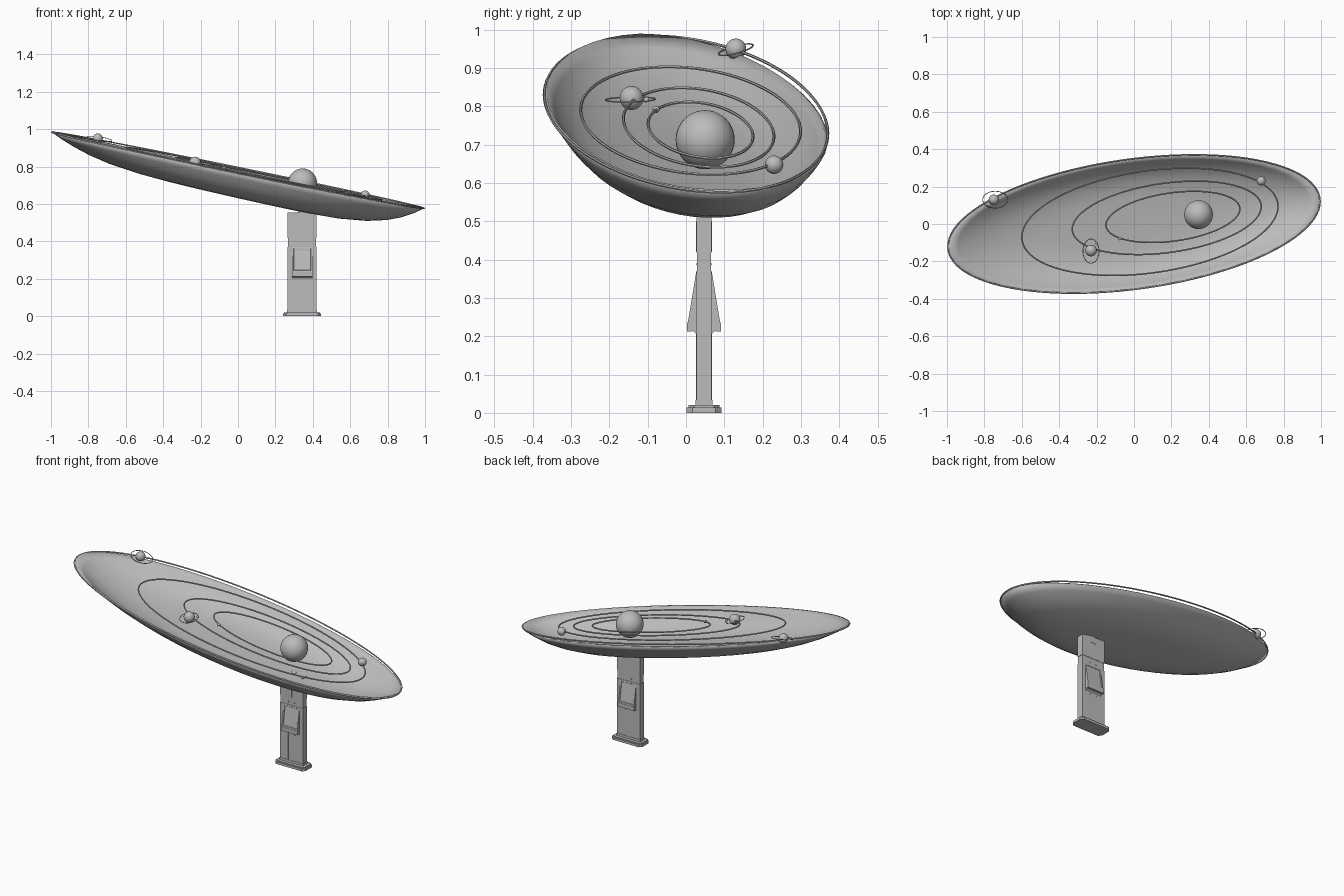
import bpy, bmesh, math
from mathutils import Vector

old = bpy.data.objects.get("Cube")
if old:
    bpy.data.objects.remove(old, do_unlink=True)

grey = bpy.data.materials.new("plain grey")
grey.use_nodes = True
grey.diffuse_color = (0.5, 0.5, 0.5, 1)
grey.node_tree.nodes["Principled BSDF"].inputs["Base Color"].default_value = (0.5, 0.5, 0.5, 1)


def finish(bm, name, smooth=False):
    bmesh.ops.recalc_face_normals(bm, faces=bm.faces)
    mesh = bpy.data.meshes.new(name)
    bm.to_mesh(mesh)
    bm.free()
    mesh.materials.append(grey)
    obj = bpy.data.objects.new(name, mesh)
    bpy.context.collection.objects.link(obj)
    if smooth:
        bpy.ops.object.select_all(action="DESELECT")
        obj.select_set(True)
        bpy.context.view_layer.objects.active = obj
        bpy.ops.object.shade_smooth_by_angle(angle=math.radians(40))
    return obj


def plane_z(x, y):
    """Height of the tilted orbital plane."""
    return 0.78 - 0.21 * x + 0.046 * y


def box(name, x0, x1, y0, y1, z0, z1, bevel=0):
    bm = bmesh.new()
    bmesh.ops.create_cube(bm, size=1)
    for v in bm.verts:
        v.co = Vector((x0 + (v.co.x + 0.5) * (x1 - x0),
                       y0 + (v.co.y + 0.5) * (y1 - y0),
                       z0 + (v.co.z + 0.5) * (z1 - z0)))
    if bevel:
        upright = [e for e in bm.edges if abs(e.verts[0].co.z - e.verts[1].co.z) > 1e-5]
        bmesh.ops.bevel(bm, geom=upright, offset=bevel, segments=1, affect="EDGES")
    return finish(bm, name)


def ball(name, x, y, radius, z=None):
    bm = bmesh.new()
    bmesh.ops.create_uvsphere(bm, u_segments=32, v_segments=20, radius=radius)
    bmesh.ops.translate(bm, vec=(x, y, plane_z(x, y) if z is None else z), verts=bm.verts)
    return finish(bm, name, True)


def loop_tube(name, point, radius, steps=96, sides=6):
    """Closed tube swept along point(angle)."""
    bm = bmesh.new()
    rings = []
    for i in range(steps):
        t = math.tau * i / steps
        c = point(t)
        along = (point(t + 0.01) - point(t - 0.01)).normalized()
        side = along.cross(Vector((0, 0, 1))).normalized()
        up = side.cross(along)
        rings.append([bm.verts.new(c + radius * (math.cos(a) * side + math.sin(a) * up))
                      for a in (math.tau * k / sides for k in range(sides))])
    for i in range(steps):
        a, b = rings[i], rings[(i + 1) % steps]
        for k in range(sides):
            n = (k + 1) % sides
            bm.faces.new((a[k], a[n], b[n], b[k]))
    return finish(bm, name, True)


def orbit(name, cx, cy, half_x, skew, half_y, radius=0.004):
    def point(t):
        x = cx + half_x * math.cos(t)
        y = cy + skew * math.cos(t) + half_y * math.sin(t)
        return Vector((x, y, plane_z(x, y)))
    return loop_tube(name, point, radius)


# Elliptical dish: thin concave shell
def dish_point(r, t):
    x = 0.995 * r * math.cos(t)
    y = 0.12 * r * math.cos(t) + 0.35 * r * math.sin(t)
    depth = 0.145 * (1 - r ** 4.5) * (1 + 0.15 * x)
    sag = 0.018 * max(0, math.sin(t)) * r ** 4
    return Vector((x, y, plane_z(x, y) - depth - sag))


bm = bmesh.new()
segments = 48
levels = (0.2, 0.4, 0.55, 0.7, 0.8, 0.88, 0.95, 1.0)
rings = [[bm.verts.new(dish_point(r, math.tau * i / segments)) for i in range(segments)]
         for r in levels]
centre = bm.verts.new(dish_point(0, 0))
for i in range(segments):
    n = (i + 1) % segments
    bm.faces.new((centre, rings[0][n], rings[0][i]))
    for a, b in zip(rings, rings[1:]):
        bm.faces.new((a[i], a[n], b[n], b[i]))
dish = finish(bm, "dish", True)
dish.data.update()
if dish.data.polygons[0].normal.z > 0:
    dish.data.flip_normals()
shell = dish.modifiers.new("shell", "SOLIDIFY")
shell.thickness = 0.008
shell.offset = -1

# Orbit rails, the outermost doubling as the rim
orbit("rim_rail", 0, 0, 0.995, 0.12, 0.35)
orbit("outer_orbit", 0.085, 0.012, 0.685, 0.082, 0.275)
orbit("middle_orbit", 0.175, 0.033, 0.505, 0.06, 0.187)
orbit("inner_orbit", 0.208, 0.038, 0.358, 0.043, 0.13)

# Sun, planets and a moon
ball("sun", 0.345, 0.05, 0.077, 0.713)
ball("rim_planet", -0.75, 0.13, 0.027, 0.95)
ball("outer_planet", 0.68, 0.23, 0.024)
ball("middle_planet", -0.23, -0.142, 0.031)
ball("inner_planet", -0.075, -0.078, 0.009)
ball("moon", -0.2, -0.104, 0.007)


# Planet rings
def planet_ring(name, cx, cy, cz, rx, ry, slope_x, slope_y):
    loop_tube(name, lambda t: Vector((
        cx + rx * math.cos(t), cy + ry * math.sin(t),
        cz + slope_x * rx * math.cos(t) + slope_y * ry * math.sin(t))), 0.002, 48)


planet_ring("middle_planet_ring", -0.23, -0.145, 0.818, 0.043, 0.065, -0.15, 0.02)
planet_ring("rim_planet_ring", -0.742, 0.13, 0.948, 0.067, 0.045, -0.15, 0.25)

# Stand: foot, post with a recessed neck, and a mounting dome
MID = 0.047
box("foot", 0.24, 0.445, 0.001, 0.093, 0, 0.014, 0.016)
box("foot_top", 0.247, 0.438, 0.007, 0.087, 0.014, 0.02, 0.014)
box("post_plinth", 0.263, 0.422, 0.025, 0.069, 0.02, 0.034)
box("lower_post", 0.265, 0.42, 0.027, 0.067, 0.034, 0.37)
box("neck", 0.267, 0.418, 0.029, 0.065, 0.37, 0.418)
box("upper_post", 0.265, 0.42, 0.027, 0.067, 0.418, 0.555)
ball("mounting_dome", 0.343, MID, 0.02, 0.553)

# Sloped display, seams and bolts on both broad faces
for side, label in ((-1, "front"), (1, "back")):
    def out(d):
        return MID + side * d

    bm = bmesh.new()
    profile = ((0.02, 0.37), (0.042, 0.237), (0.042, 0.23), (0.02, 0.205))
    face = bm.faces.new([bm.verts.new((0.29, out(d), z)) for d, z in profile])
    made = bmesh.ops.extrude_face_region(bm, geom=[face])["geom"]
    bmesh.ops.translate(bm, vec=(0.107, 0, 0),
                        verts=[v for v in made if isinstance(v, bmesh.types.BMVert)])
    # raised screen on the sloping face
    bmesh.ops.recalc_face_normals(bm, faces=bm.faces)
    slope = max(bm.faces, key=lambda f: f.calc_area() if f.normal.y * side > 0.5 else 0)
    bmesh.ops.inset_region(bm, faces=[slope], thickness=0.011, depth=0)
    bmesh.ops.inset_region(bm, faces=[slope], thickness=0.003, depth=-0.003)
    finish(bm, label + "_display")

    ys = sorted((out(0.019), out(0.0215)))
    box(label + "_tray", 0.288, 0.399, *sorted((out(0.03), out(0.044))), 0.212, 0.236)
    box(label + "_lower_seam", 0.317, 0.321, *ys, 0.034, 0.206)
    box(label + "_upper_seam", 0.341, 0.345, *ys, 0.42, 0.5)
    box(label + "_lamp_hood", 0.325, 0.363, *ys, 0.515, 0.523)
    for z in (0.192, 0.388):
        for x in (0.322, 0.362):
            box(label + "_bolt", x - 0.003, x + 0.003, *ys, z - 0.003, z + 0.003)
